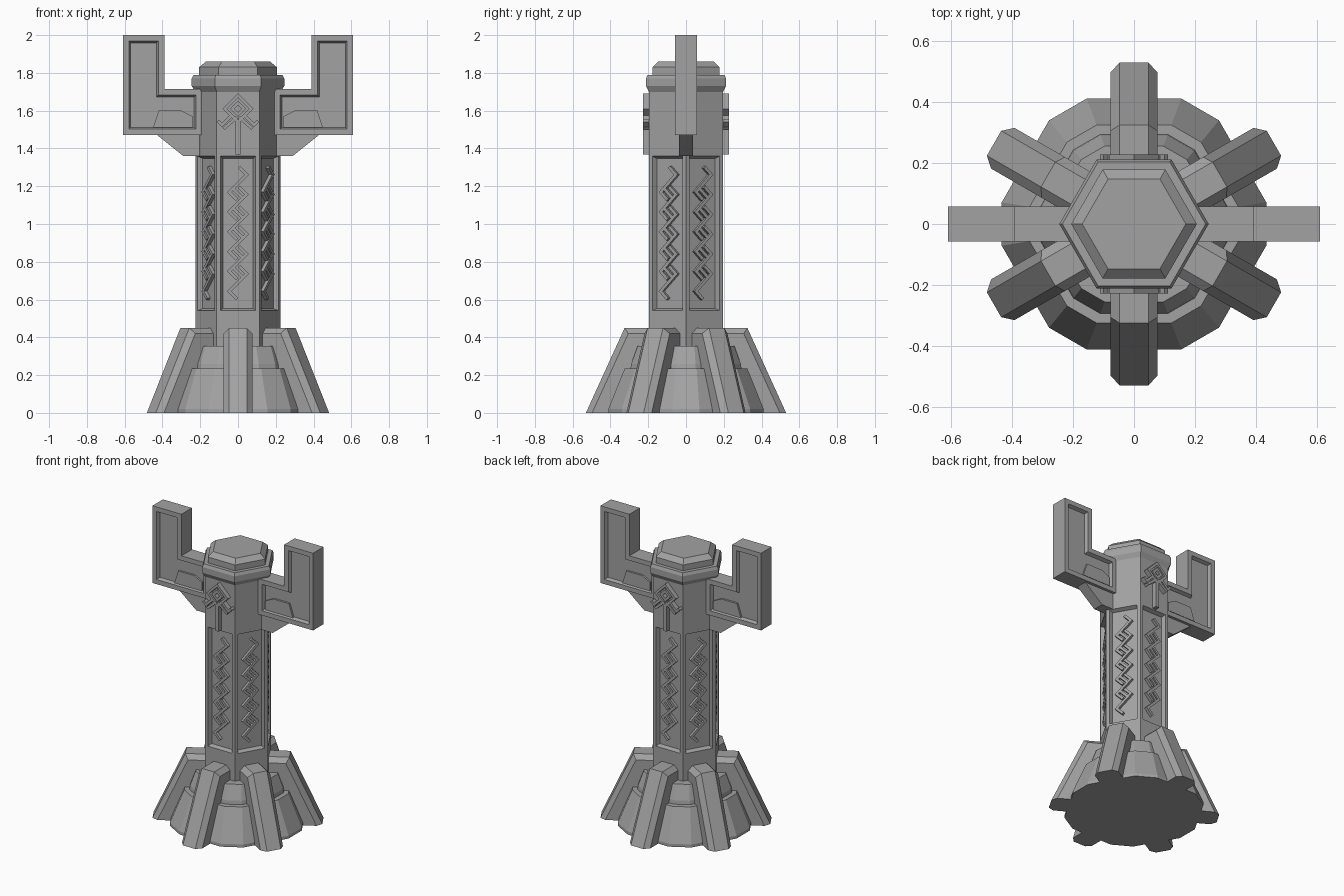
import bpy, bmesh, math
from mathutils import Matrix, Vector

cube = bpy.data.objects.get("Cube")
if cube:
    bpy.data.objects.remove(cube, do_unlink=True)

stone = bpy.data.materials.new("grey_stone")
stone.use_nodes = True
GREY = (0.36, 0.36, 0.36, 1)
stone.diffuse_color = GREY
stone.node_tree.nodes["Principled BSDF"].inputs["Base Color"].default_value = GREY


def finish(bm, name, turn=0):
    bmesh.ops.rotate(bm, verts=bm.verts, matrix=Matrix.Rotation(math.radians(turn), 3, 'Z'))
    mesh = bpy.data.meshes.new(name)
    bm.to_mesh(mesh)
    bm.free()
    mesh.materials.append(stone)
    obj = bpy.data.objects.new(name, mesh)
    bpy.context.collection.objects.link(obj)
    return obj


def stack(rings, chamfer=0):
    """Hexagonal solid through (radius, z) rings, corners cut by a share of the radius."""
    bm = bmesh.new()
    loops = []
    for r, z in rings:
        loop = []
        for k in range(6):
            corner = Vector((math.cos(k * math.pi / 3), math.sin(k * math.pi / 3), 0)) * r
            side = Vector((-corner.y, corner.x, 0)) * chamfer
            inward = corner * (1 - chamfer / math.sqrt(3))
            points = [inward - side, inward + side] if chamfer else [corner]
            loop += [bm.verts.new(p + Vector((0, 0, z))) for p in points]
        loops.append(loop)
    n = len(loops[0])
    for a, b in zip(loops, loops[1:]):
        for i in range(n):
            bm.faces.new((a[i], a[(i + 1) % n], b[(i + 1) % n], b[i]))
    bm.faces.new(loops[0][::-1])
    bm.faces.new(loops[-1])
    bmesh.ops.recalc_face_normals(bm, faces=bm.faces)
    return bm


def prism(profile, half):
    """Extrude an (x, z) profile evenly to both sides of y = 0."""
    bm = bmesh.new()
    front = [bm.verts.new((x, -half, z)) for x, z in profile]
    back = [bm.verts.new((x, half, z)) for x, z in profile]
    n = len(profile)
    bm.faces.new(front)
    bm.faces.new(back[::-1])
    for i in range(n):
        bm.faces.new((front[i], back[i], back[(i + 1) % n], front[(i + 1) % n]))
    bmesh.ops.recalc_face_normals(bm, faces=bm.faces)
    return bm


def recess(bm, faces, border, slope, depth):
    """Leave a flat border, then sink the middle with sloped sides."""
    bmesh.ops.inset_individual(bm, faces=faces, thickness=border)
    bmesh.ops.inset_individual(bm, faces=faces, thickness=slope, depth=-depth)


def bar(bm, start, end, y, width=0.017, height=0.025):
    """Raised strip between two (x, z) points on a face looking to -y."""
    a, b = Vector(start), Vector(end)
    d, mid = b - a, (a + b) / 2
    m = (Matrix.Translation((mid.x, y, mid.y))
         @ Matrix.Rotation(-math.atan2(d.y, d.x), 4, 'Y')
         @ Matrix.Diagonal((d.length + width, height, width, 1)))
    bmesh.ops.create_cube(bm, size=1, matrix=m)


# Column with six sunken panels
bm = stack([(0.226, 0.1), (0.226, 0.52), (0.226, 1.38), (0.226, 1.72)])
panels = [f for f in bm.faces if abs(f.calc_center_median().z - 0.95) < 0.01]
recess(bm, panels, 0.03, 0.016, 0.026)
finish(bm, "column")

# Cap
finish(stack([(0.226, 1.7), (0.245, 1.73), (0.245, 1.77), (0.235, 1.79),
              (0.206, 1.79), (0.206, 1.83), (0.17, 1.86)]), "cap")

# Stepped footing
finish(stack([(0.475, 0), (0.475, 0.02), (0.375, 0.235), (0.3, 0.235)], 0.15), "lower_footing")
finish(stack([(0.345, 0.2), (0.335, 0.26), (0.295, 0.355), (0.2, 0.355)], 0.15), "upper_footing")

# Six sloped buttresses with chamfered outer edges
for k in range(6):
    bm = prism([(0.15, 0), (0.53, 0), (0.325, 0.45), (0.15, 0.45)], 0.077)
    outer = [e for e in bm.edges
             if abs(e.verts[0].co.y - e.verts[1].co.y) < 0.001
             and max(v.co.x for v in e.verts) > 0.3 and max(v.co.z for v in e.verts) > 0.1]
    bmesh.ops.bevel(bm, geom=outer, offset=0.03, segments=1, affect='EDGES')
    finish(bm, "buttress_%d" % (k + 1), 30 + 60 * k)

# Braided relief in each panel
for k in range(6):
    bm = bmesh.new()
    y = -0.177
    w, step = 0.046, 0.105
    for i in range(6):
        z = 0.69 + i * step
        bar(bm, (-w, z - w), (w, z + w), y)
        bar(bm, (w, z + w), (w - 0.035, z + w + 0.035), y)
        bar(bm, (-w, z - w), (0.035 - w, z - w - 0.035), y)
        if i < 5:
            bar(bm, (-0.025, z + step / 2 + 0.025), (0.025, z + step / 2 - 0.025), y)
    finish(bm, "braid_%d" % (k + 1), 60 * k)

# Emblem on front and back of the head
for name, turn in (("front_emblem", 0), ("back_emblem", 180)):
    bm = bmesh.new()
    y = -0.205
    for s in (-1, 1):
        bar(bm, (0, 1.68), (s * 0.07, 1.61), y, height=0.045)
        bar(bm, (s * 0.07, 1.61), (0, 1.54), y, height=0.045)
        bar(bm, (0, 1.64), (s * 0.03, 1.61), y, height=0.045)
        bar(bm, (s * 0.03, 1.61), (0, 1.58), y, height=0.045)
        bar(bm, (s * 0.035, 1.575), (s * 0.085, 1.525), y, height=0.045)
        bar(bm, (s * 0.085, 1.525), (s * 0.1, 1.54), y, height=0.045)
        bar(bm, (s * 0.07, 1.51), (s * 0.012, 1.56), y, height=0.045)
    bar(bm, (0, 1.54), (0, 1.38), y, 0.026, 0.045)
    finish(bm, name, turn)

# Upturned arms with sunken sides, blocks and brackets
for side, turn in (("left", 0), ("right", 180)):
    bm = prism([(0.19, 1.47), (0.61, 1.47), (0.61, 2.0), (0.39, 2.0),
                (0.39, 1.715), (0.19, 1.715)], 0.057)
    recess(bm, [f for f in bm.faces if abs(f.normal.y) > 0.9], 0.045, 0.014, 0.022)
    finish(bm, side + "_arm", turn)
    finish(prism([(0.24, 1.51), (0.45, 1.51), (0.42, 1.6), (0.3, 1.6), (0.24, 1.57)], 0.048),
           side + "_arm_block", turn)
    finish(prism([(0.15, 1.36), (0.29, 1.36), (0.44, 1.48), (0.15, 1.48)], 0.038),
           side + "_bracket", turn)
